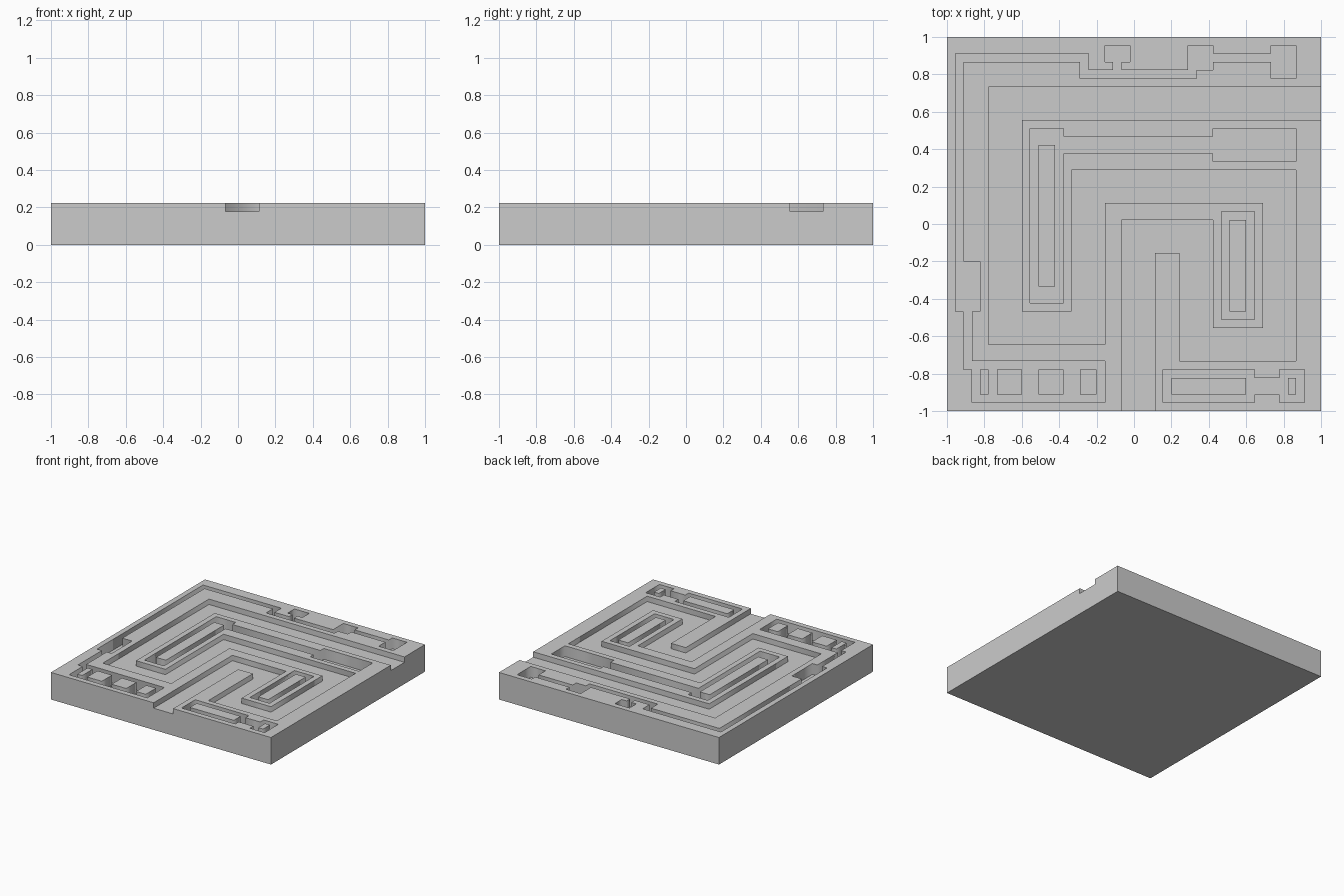
import bpy, bmesh

if "Cube" in bpy.data.objects:
    bpy.data.objects.remove(bpy.data.objects["Cube"])

U = 2 / 45          # the layout sits on a 45 x 45 grid
TOP = 5 * U         # slab thickness


def rect(x0, y0, x1, y1):
    return [(x0, y0), (x1, y0), (x1, y1), (x0, y1)]


def ortho(x, y, *moves):
    """Right-angled outline: start point, then alternating x and y targets."""
    pts = [(x, y)]
    for i, v in enumerate(moves):
        x, y = (v, y) if i % 2 == 0 else (x, v)
        pts.append((x, y))
    return pts


def cutter(name, depth, *loops):
    """Filled outline (inner loops become islands) extruded through the top."""
    cu = bpy.data.curves.new(name, 'CURVE')
    cu.dimensions, cu.fill_mode = '2D', 'BOTH'
    z0, z1 = TOP - depth * U, TOP + U
    cu.extrude = (z1 - z0) / 2
    for pts in loops:
        sp = cu.splines.new('POLY')
        sp.points.add(len(pts) - 1)
        for p, (x, y) in zip(sp.points, pts):
            p.co = (x * U - 1, y * U - 1, 0, 1)
        sp.use_cyclic_u = True
    tmp = bpy.data.objects.new(name, cu)
    bpy.context.collection.objects.link(tmp)
    dg = bpy.context.evaluated_depsgraph_get()
    me = bpy.data.meshes.new_from_object(tmp.evaluated_get(dg))
    bpy.data.objects.remove(tmp)
    bm = bmesh.new()
    bm.from_mesh(me)
    bmesh.ops.remove_doubles(bm, verts=bm.verts, dist=1e-4)
    bmesh.ops.recalc_face_normals(bm, faces=bm.faces)
    bmesh.ops.translate(bm, verts=bm.verts, vec=(0, 0, (z0 + z1) / 2))
    bm.to_mesh(me)
    bm.free()
    ob = bpy.data.objects.new(name, me)
    ob.hide_render = True
    bpy.context.collection.objects.link(ob)
    return ob


# Base slab
bpy.ops.mesh.primitive_cube_add(size=1, location=(0, 0, TOP / 2))
slab = bpy.context.object
slab.name = "carved_slab"
slab.scale = (2, 2, TOP)
bpy.ops.object.transform_apply(location=True, scale=True)

# Winding shallow path from the right edge to the front edge
path = ortho(46, 39, 5, 8, 19, 25, 38, 10, 32, 23, 21, -1,
             25, 19, 28, 6, 42, 29, 15, 12, 9, 35, 46)

# Long border trench along the back and left sides
border = ortho(1, 43, 1) [:1] + [
    (1, 12), (2, 12), (2, 5), (3, 5), (3, 1), (19, 1), (19, 6), (3, 6),
    (3, 12), (4, 12), (4, 18), (2, 18), (2, 42), (16, 42), (16, 40),
    (30, 40), (30, 41), (32, 41), (32, 42), (39, 42), (39, 40), (42, 40),
    (42, 44), (39, 44), (39, 43), (32, 43), (32, 44), (29, 44), (29, 41),
    (21, 41), (21, 42), (22, 42), (22, 44), (19, 44), (19, 42), (20, 42),
    (20, 41), (17, 41), (17, 43)]

# Central trench, right-hand ring and front-right trench
centre = ortho(10, 34, 14, 33, 32, 34, 42, 30, 32, 31, 14, 13, 10)
front = ortho(26, 5, 37, 4, 40, 5, 43, 1, 40, 2, 37, 1, 26)

cutters = [
    cutter("path_cut", 1, path),
    cutter("border_cut", 2, border,
           *[rect(a, 2, b, 5) for a, b in ((4, 5), (6, 9), (11, 14), (16, 18))]),
    cutter("centre_cut", 2, centre, rect(11, 15, 13, 32)),
    cutter("ring_cut", 2, rect(33, 11, 37, 24), rect(34, 12, 36, 23)),
    cutter("front_cut", 2, front, rect(27, 2, 36, 4), rect(41, 2, 42, 4)),
]

# Carve the slab, bake the result and drop the cutters
for c in cutters:
    m = slab.modifiers.new(c.name, 'BOOLEAN')
    m.operation, m.solver, m.object = 'DIFFERENCE', 'EXACT', c
dg = bpy.context.evaluated_depsgraph_get()
carved = bpy.data.meshes.new_from_object(slab.evaluated_get(dg))
slab.modifiers.clear()
slab.data = carved
for c in cutters:
    bpy.data.objects.remove(c)
